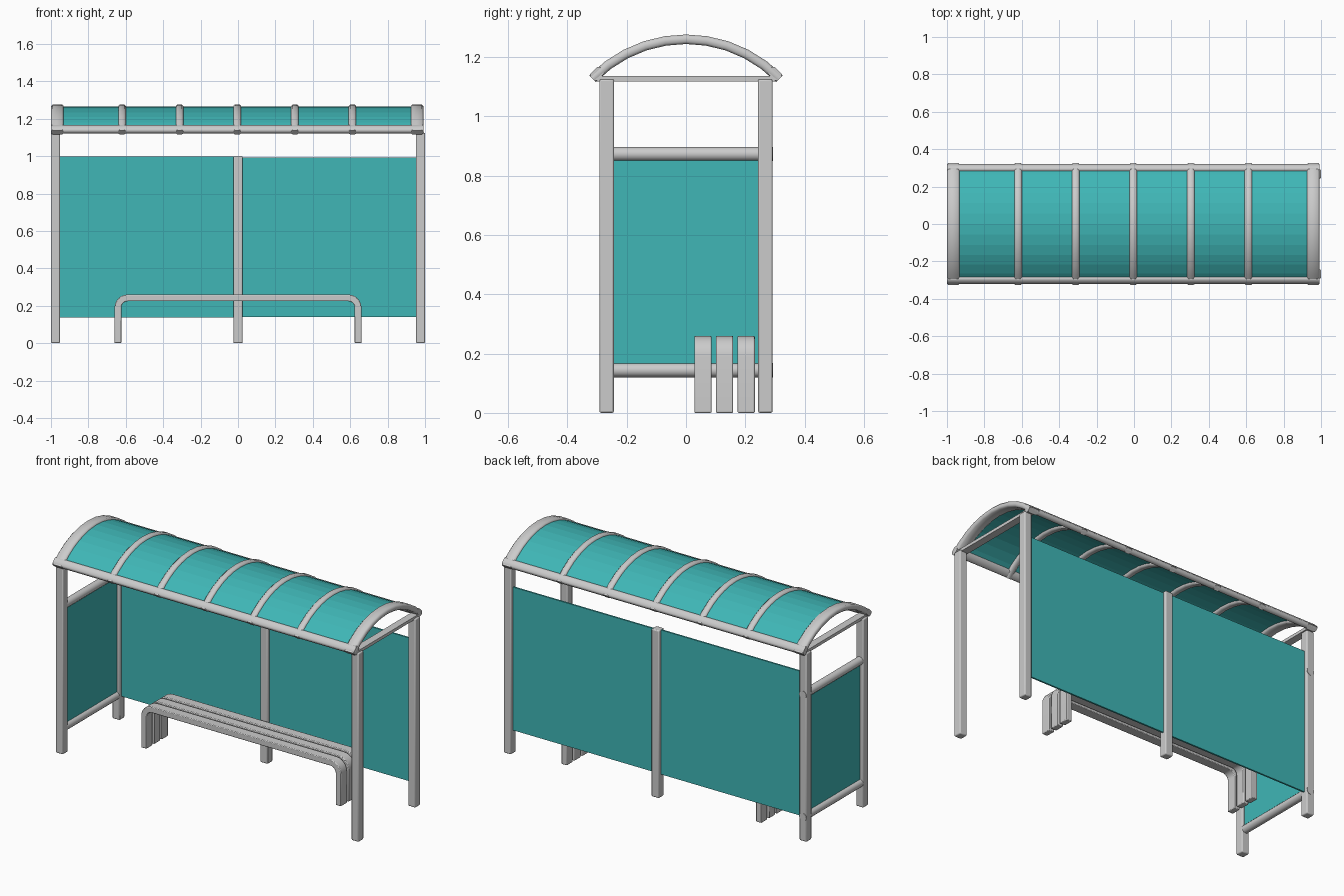
import bpy, bmesh
from math import sin, cos, radians, pi

if "Cube" in bpy.data.objects:
    bpy.data.objects.remove(bpy.data.objects["Cube"])

teal = bpy.data.materials.new("teal_glass")
teal.diffuse_color = (0.05, 0.47, 0.47, 1)
teal.use_nodes = True
teal.node_tree.nodes["Principled BSDF"].inputs["Base Color"].default_value = teal.diffuse_color


def finish(name, bm, mat=None, bevel=0.0, smooth=40):
    bmesh.ops.recalc_face_normals(bm, faces=bm.faces)
    me = bpy.data.meshes.new(name)
    bm.to_mesh(me)
    bm.free()
    ob = bpy.data.objects.new(name, me)
    bpy.context.collection.objects.link(ob)
    if mat:
        me.materials.append(mat)
    if bevel:
        m = ob.modifiers.new("bevel", 'BEVEL')
        m.width, m.segments = bevel, 2
        m.limit_method, m.angle_limit = 'ANGLE', radians(50)
    if smooth:
        bpy.context.view_layer.objects.active = ob
        ob.select_set(True)
        bpy.ops.object.shade_smooth_by_angle(angle=radians(smooth))
        ob.select_set(False)
    return ob


def box(name, x, y, z, mat=None, bevel=0.0):
    bm = bmesh.new()
    bmesh.ops.create_cube(bm, size=1)
    for v in bm.verts:
        v.co = [(r[0] + r[1]) / 2 + c * (r[1] - r[0]) for r, c in zip((x, y, z), v.co)]
    return finish(name, bm, mat, bevel, 30 if bevel else 0)


def loft(name, rings, **kw):
    """Skin a list of closed cross-sections and cap both ends."""
    bm = bmesh.new()
    vs = [[bm.verts.new(p) for p in r] for r in rings]
    n = len(vs[0])
    for a, b in zip(vs, vs[1:]):
        for i in range(n):
            j = (i + 1) % n
            bm.faces.new((a[i], a[j], b[j], b[i]))
    bm.faces.new(vs[0])
    bm.faces.new(vs[-1])
    return finish(name, bm, **kw)


# roof arc: centre height, radius and half angle
ZC, R, A = 0.82, 0.44, radians(45.8)


def arch(name, x, width, height, r=R, a=A, steps=10, chamfer=0.0, **kw):
    w, h, c = width / 2, height / 2, chamfer
    prof = [(-w, -h), (w, -h), (w, h), (-w, h)]
    if c:
        prof = [(-w + c, -h), (w - c, -h), (w, -h + c), (w, h - c),
                (w - c, h), (-w + c, h), (-w, h - c), (-w, -h + c)]
    rings = []
    for i in range(steps + 1):
        t = -a + 2 * a * i / steps
        rings.append([(x + u, (r + v) * sin(t), ZC + (r + v) * cos(t)) for u, v in prof])
    return loft(name, rings, **kw)


# corner posts, centre back post
for sx, side in ((-1, "left"), (1, "right")):
    for sy, end in ((-1, "front"), (1, "back")):
        box(f"{end}_{side}_post", sorted((sx, sx * 0.952)), sorted((sy * 0.243, sy * 0.292)),
            (0, 1.125), bevel=0.006)
    # tie bar under each roof end
    box(f"{side}_tie_bar", sorted((sx * 0.99, sx * 0.945)), (-0.3, 0.3), (1.118, 1.136))
box("centre_back_post", (-0.025, 0.025), (0.243, 0.292), (0, 1.0), bevel=0.006)

# back glass, two panes
box("back_pane_left", (-0.96, -0.02), (0.262, 0.272), (0.137, 0.998), teal)
box("back_pane_right", (0.02, 0.96), (0.262, 0.272), (0.139, 0.993), teal)

# glazed end wall on the left only, between two round rails
box("end_pane", (-0.98, -0.97), (-0.25, 0.25), (0.15, 0.87), teal)
for z, label in ((0.144, "lower"), (0.873, "upper")):
    loft(f"{label}_end_rail",
         [[(-0.976 + 0.024 * cos(k * pi / 6), y, z + 0.024 * sin(k * pi / 6)) for k in range(12)]
          for y in (-0.27, 0.294)])

# roof: glass, end arches, ribs
XO = -0.004
arch("roof_glass", XO, 1.93, 0.008, r=R + 0.002, a=A * 0.95, steps=12, mat=teal, smooth=0)
for s, side in ((-1, "left"), (1, "right")):
    arch(f"{side}_roof_arch", XO + s * 0.962, 0.066, 0.032, chamfer=0.008, smooth=50)
for i in range(-2, 3):
    arch(f"roof_rib_{i + 3}", XO + i * 0.308, 0.04, 0.032, chamfer=0.008, smooth=50)

# tilted eaves beams along both long edges
for s, label in ((-1, "front"), (1, "back")):
    c, h = 0.008, 0.016
    L = 0.047
    t = s * A
    rad, tan = (sin(t), cos(t)), (-s * cos(t), abs(sin(t)))
    prof = [(0, -h + c), (0, h - c), (c, h), (L - c, h),
            (L, h - c), (L, -h + c), (L - c, -h), (c, -h)]
    loft(f"{label}_eaves_beam",
         [[(x, (R + v) * rad[0] + u * tan[0], ZC + (R + v) * rad[1] + u * tan[1])
           for u, v in prof] for x in (XO - 0.995, XO + 0.995)], smooth=50)

# bench: three bent bars
path = [(-0.66, 0, 1, 0)]
for cx, start in ((-0.59, 180), (0.59, 90)):
    for k in range(7):
        a = radians(start - 15 * k)
        path.append((cx + 0.07 * cos(a), 0.19 + 0.07 * sin(a), -cos(a), -sin(a)))
path.append((0.66, 0, -1, 0))
T = 0.036
for i, y in enumerate((0.057, 0.13, 0.203)):
    loft(f"bench_bar_{i + 1}",
         [[(x, y - 0.029, z), (x, y + 0.029, z),
           (x + nx * T, y + 0.029, z + nz * T), (x + nx * T, y - 0.029, z + nz * T)]
          for x, z, nx, nz in path], bevel=0.004)
